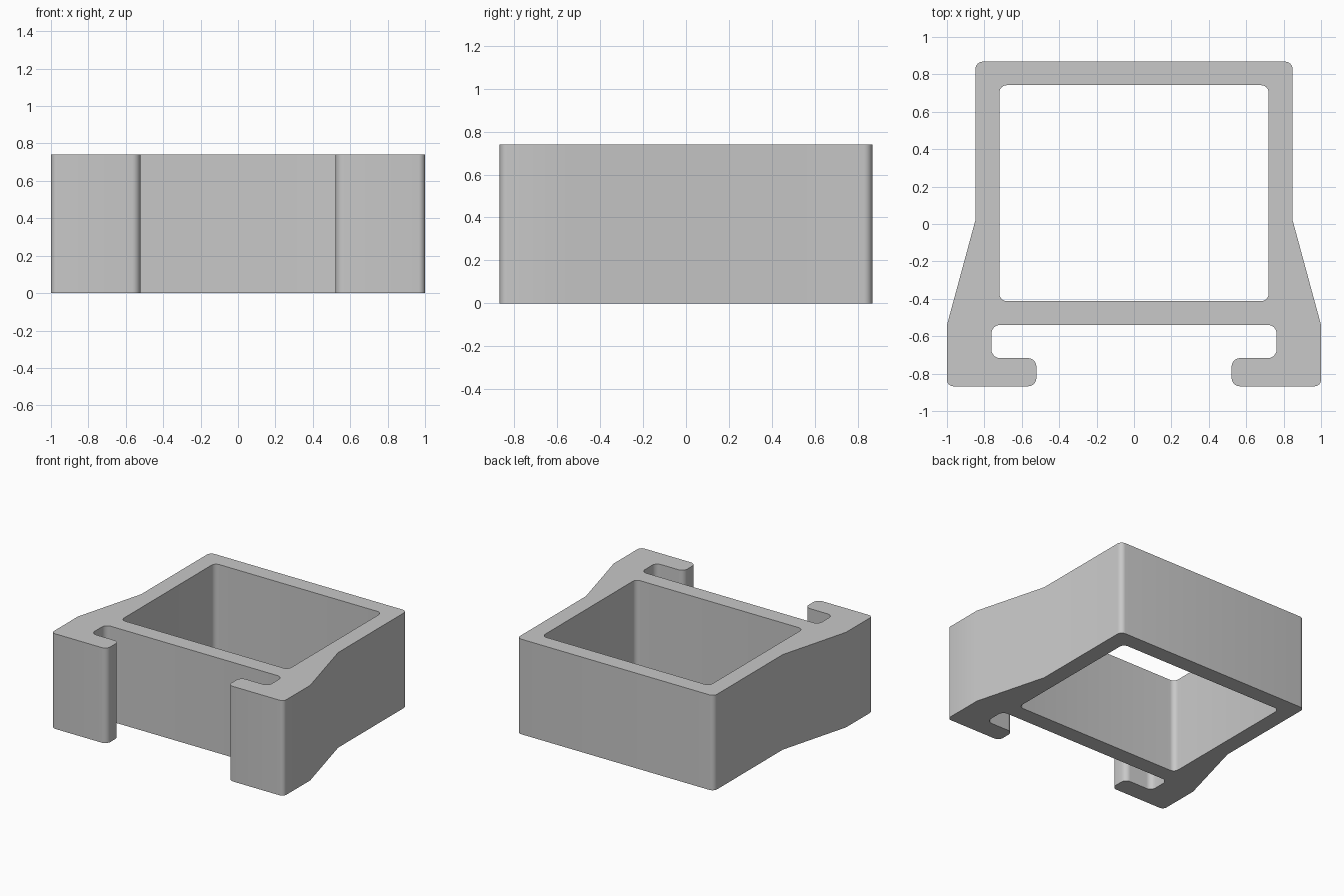
import bpy, bmesh, math
from mathutils import Vector

HEIGHT = 0.74
STEPS = 6

cube = bpy.data.objects.get("Cube")
if cube:
    bpy.data.objects.remove(cube, do_unlink=True)


def rounded(corners):
    """Turn (x, y, radius) corners into a loop of points with arc fillets."""
    points = []
    for i, (x, y, r) in enumerate(corners):
        p = Vector((x, y))
        if r == 0:
            points.append(p)
            continue
        a = (Vector(corners[i - 1][:2]) - p).normalized()
        b = (Vector(corners[(i + 1) % len(corners)][:2]) - p).normalized()
        half = a.angle(b) / 2
        centre = p + (a + b).normalized() * r / math.sin(half)
        start = (p + a * r / math.tan(half) - centre).normalized()
        end = (p + b * r / math.tan(half) - centre).normalized()
        for k in range(STEPS + 1):
            points.append(centre + start.slerp(end, k / STEPS) * r)
    return points


def mirrored(half):
    """Complete a right-hand profile with its left-hand reflection."""
    return half + [(-x, y, r) for x, y, r in reversed(half)]


# Outer profile: clip slot, hooked lip, flared foot, straight upper wall
outline = mirrored([
    (0.762, -0.54, 0.045), (0.762, -0.717, 0.045),
    (0.522, -0.717, 0.045), (0.522, -0.868, 0.045),
    (1.0, -0.868, 0.035), (1.0, -0.54, 0),
    (0.848, 0.02, 0), (0.848, 0.868, 0.04),
])

# Square opening through the middle
opening = mirrored([(0.72, -0.412, 0.04), (0.72, 0.742, 0.04)])

# Fill the profile between both loops and extrude it upwards
bm = bmesh.new()
edges = []
for loop in (outline, opening):
    verts = [bm.verts.new((p.x, p.y, 0)) for p in rounded(loop)]
    edges += [bm.edges.new((v, verts[i - 1])) for i, v in enumerate(verts)]
bmesh.ops.triangle_fill(bm, edges=edges, use_beauty=True)
top = bmesh.ops.extrude_face_region(bm, geom=bm.faces[:], use_keep_orig=True)
bmesh.ops.translate(bm, vec=(0, 0, HEIGHT),
                    verts=[g for g in top["geom"] if isinstance(g, bmesh.types.BMVert)])
bmesh.ops.recalc_face_normals(bm, faces=bm.faces[:])
mesh = bpy.data.meshes.new("clip_frame")
bm.to_mesh(mesh)
bm.free()

frame = bpy.data.objects.new("clip_frame", mesh)
bpy.context.collection.objects.link(frame)

# Plain grey plastic
grey = bpy.data.materials.new("grey_plastic")
grey.use_nodes = True
colour = (0.58, 0.58, 0.58, 1)
grey.diffuse_color = colour
grey.node_tree.nodes["Principled BSDF"].inputs["Base Color"].default_value = colour
mesh.materials.append(grey)

# Smooth fillets, sharp rims
bpy.ops.object.select_all(action="DESELECT")
frame.select_set(True)
bpy.context.view_layer.objects.active = frame
bpy.ops.object.shade_smooth_by_angle(angle=math.radians(30))
